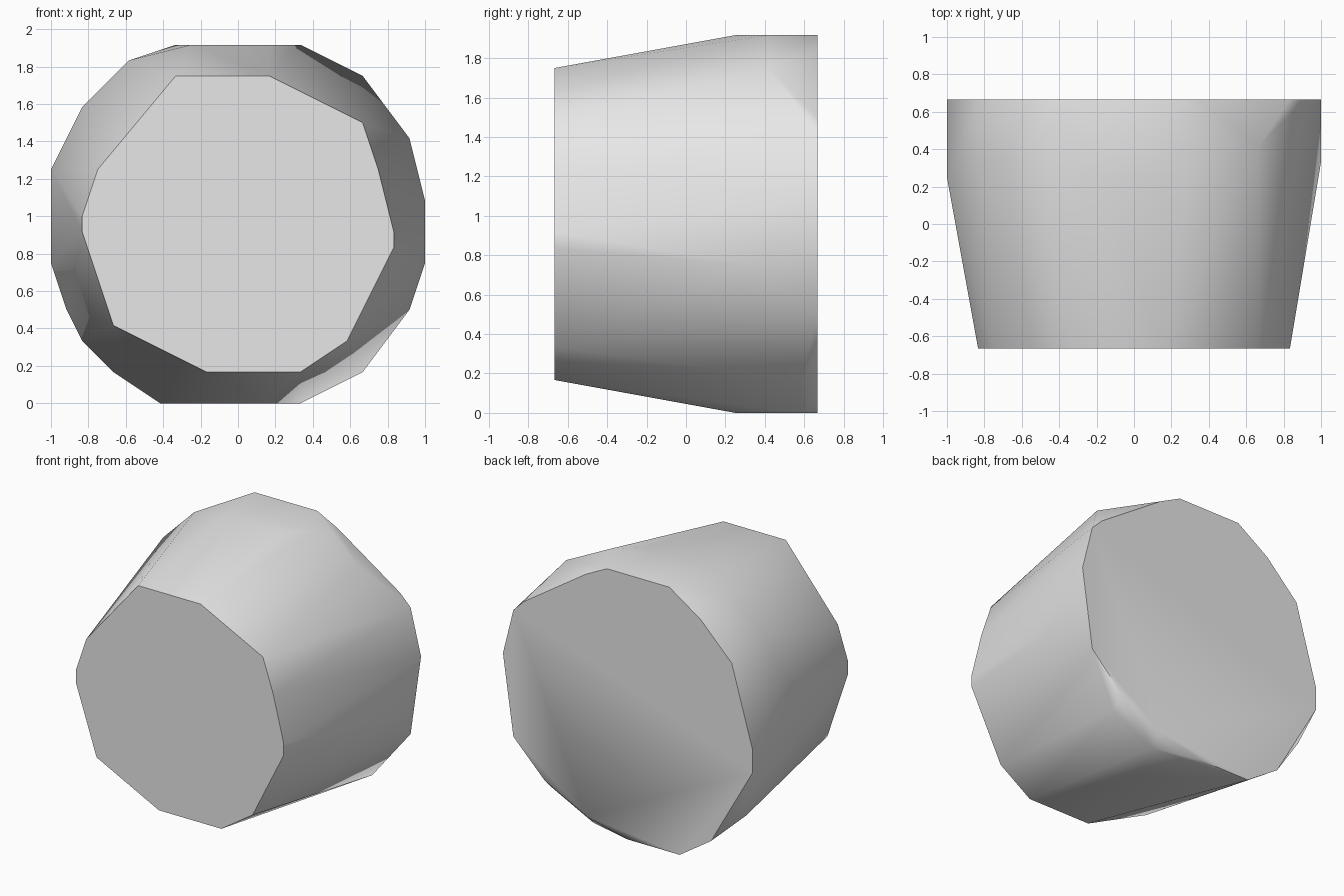
import bpy
import bmesh
import math

default_cube = bpy.data.objects.get("Cube")
if default_cube:
    bpy.data.objects.remove(default_cube, do_unlink=True)

# All corners sit on a regular grid of this spacing
UNIT = 1 / 12


def make_material(name, colour):
    material = bpy.data.materials.new(name)
    material.use_nodes = True
    material.diffuse_color = colour
    shader = next(n for n in material.node_tree.nodes if n.type == "BSDF_PRINCIPLED")
    shader.inputs["Base Color"].default_value = colour
    return material


def profile(depth, outline):
    """Place an x-z outline at one depth."""
    return [(x, depth, z) for x, z in outline]


def convex_solid(name, corners, material):
    """Wrap a tight convex skin around grid corners."""
    bm = bmesh.new()
    for corner in corners:
        bm.verts.new([value * UNIT for value in corner])
    result = bmesh.ops.convex_hull(bm, input=bm.verts[:])
    unused = {g for g in result["geom_interior"] + result["geom_unused"]
              if isinstance(g, bmesh.types.BMVert) and g.is_valid and not g.link_faces}
    bmesh.ops.delete(bm, geom=list(unused), context="VERTS")
    # Merge coplanar triangles so both caps become single flat faces
    bmesh.ops.dissolve_limit(bm, angle_limit=math.radians(1),
                             verts=bm.verts[:], edges=bm.edges[:])
    bmesh.ops.recalc_face_normals(bm, faces=bm.faces[:])
    mesh = bpy.data.meshes.new(name)
    bm.to_mesh(mesh)
    bm.free()
    mesh.materials.append(material)
    solid = bpy.data.objects.new(name, mesh)
    bpy.context.collection.objects.link(solid)
    return solid


# Narrow front cap
front_cap = profile(-8, [
    (-4, 21), (2, 21), (8, 18), (9, 15), (10, 11), (10, 10), (7, 4),
    (4, 2), (-2, 2), (-8, 5), (-10, 11), (-10, 12), (-9, 15)])

# Wide back cap
back_cap = profile(8, [
    (2, 23), (-4, 23), (-7, 21), (-10, 18), (-12, 11), (-12, 9),
    (-8, 2), (-5, 0), (0, 0), (4, 1), (8, 3), (11, 6), (12, 13),
    (11, 17), (10, 18), (4, 22)])

# Shoulder corners where the taper meets the rear rim
shoulder = [
    (-3, 3, 23), (2, 3, 23), (4, 5, 23), (8, 5, 21), (12, 4, 9),
    (8, 7, 2), (4, 7, 0), (2, 3, 0), (-3, 3, 0), (-10, 6, 4),
    (-11, 7, 6), (-12, 3, 15), (-10, 4, 19), (-7, 4, 22)]

grey = make_material("light grey", (0.8, 0.8, 0.8, 1))
body = convex_solid("tapered_body", front_cap + back_cap + shoulder, grey)

# Soft sides with crisp cap rims
bpy.ops.object.select_all(action="DESELECT")
body.select_set(True)
bpy.context.view_layer.objects.active = body
bpy.ops.object.shade_smooth_by_angle(angle=math.radians(50))
